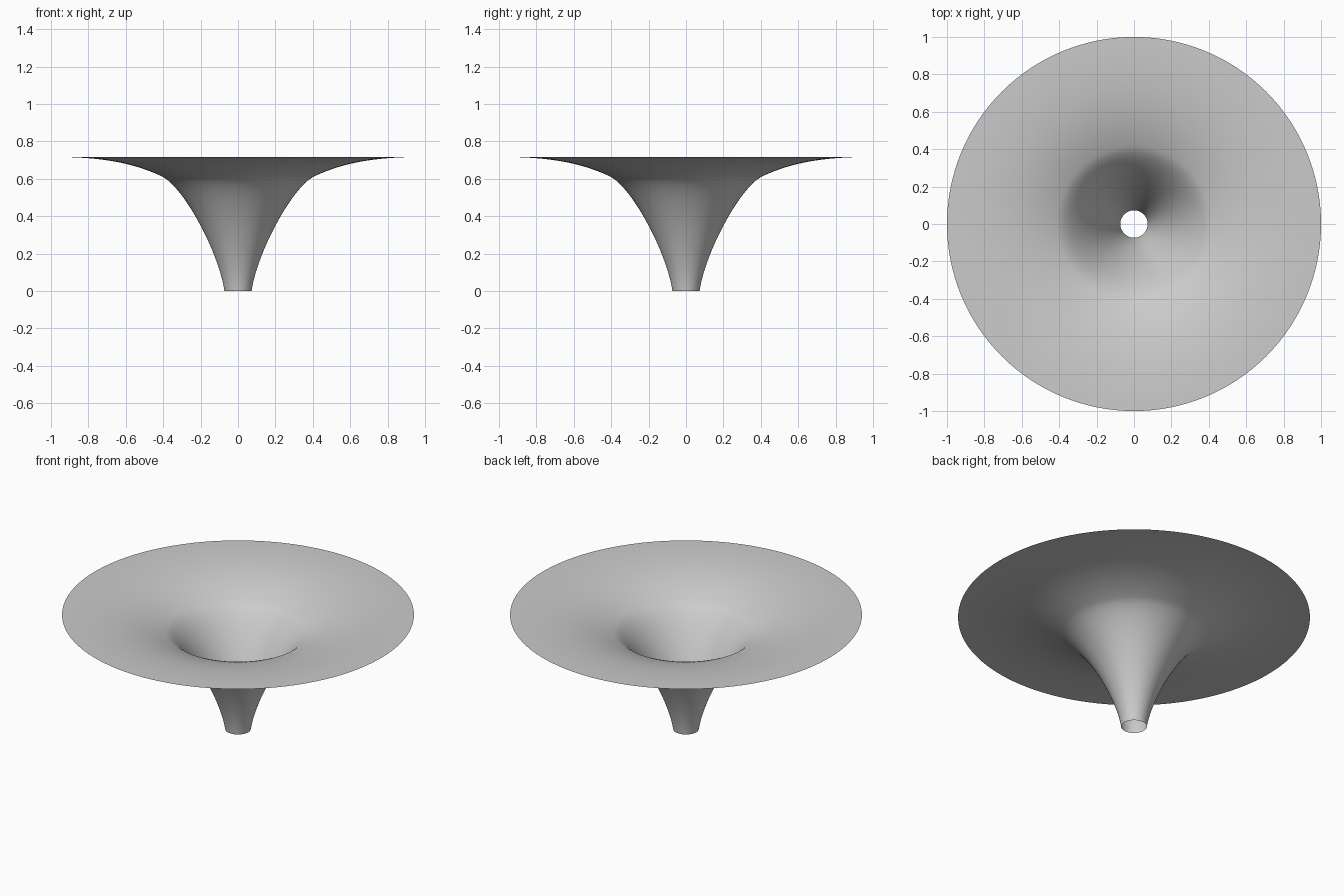
import bpy
import bmesh
import math
from mathutils import Vector
from mathutils.geometry import interpolate_bezier

SEGMENTS = 128

cube = bpy.data.objects.get("Cube")
if cube:
    bpy.data.objects.remove(cube, do_unlink=True)


def make_material(name, colour):
    mat = bpy.data.materials.new(name)
    mat.use_nodes = True
    mat.diffuse_color = colour
    mat.node_tree.nodes["Principled BSDF"].inputs["Base Color"].default_value = colour
    return mat


def bezier(points, count):
    return interpolate_bezier(*[Vector((r, 0, z)) for r, z in points], count)


# Profile: steep throat, then a wide rim that flattens outwards
throat = bezier([(0.073, 0), (0.1, 0.2), (0.29, 0.559), (0.41, 0.614)], 28)
rim = bezier([(0.41, 0.614), (0.56, 0.683), (0.72, 0.717), (1, 0.717)], 24)
profile = throat + rim[1:]

# Funnel: open, single-walled surface of revolution
bm = bmesh.new()
verts = [bm.verts.new(p) for p in profile]
edges = [bm.edges.new(pair) for pair in zip(verts, verts[1:])]
bmesh.ops.spin(bm, geom=verts + edges, cent=(0, 0, 0), axis=(0, 0, 1),
               angle=math.tau, steps=SEGMENTS, use_merge=True)
bmesh.ops.remove_doubles(bm, verts=bm.verts, dist=0.0001)
bmesh.ops.recalc_face_normals(bm, faces=bm.faces)
bm.normal_update()

# Face the surface upwards, towards the inside of the funnel
if sum(f.normal.z for f in bm.faces) < 0:
    bmesh.ops.reverse_faces(bm, faces=bm.faces)
for face in bm.faces:
    face.smooth = True

mesh = bpy.data.meshes.new("funnel")
bm.to_mesh(mesh)
bm.free()
mesh.materials.append(make_material("light grey", (0.6, 0.6, 0.6, 1)))
funnel = bpy.data.objects.new("funnel", mesh)
bpy.context.collection.objects.link(funnel)
